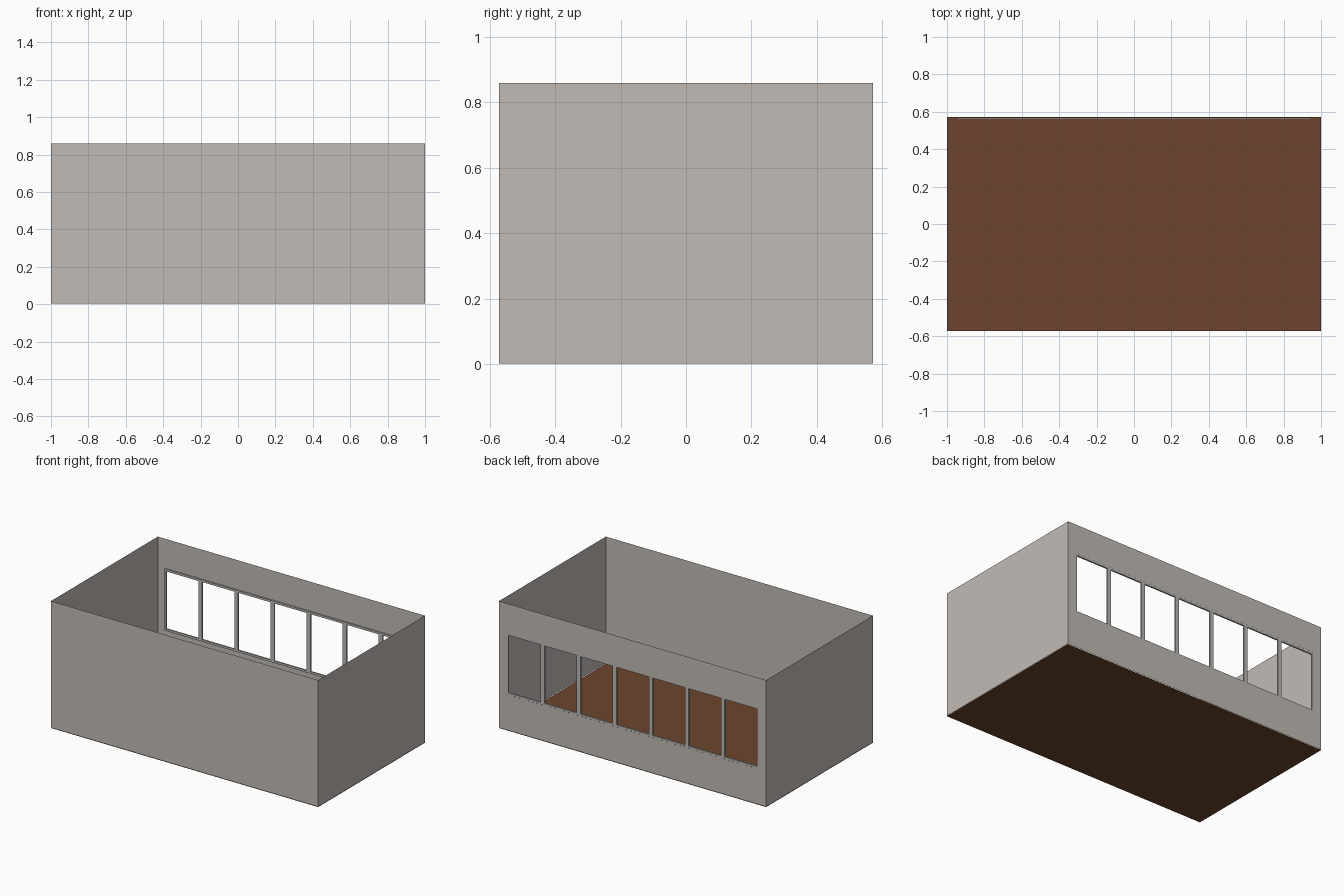
import bpy, bmesh

if "Cube" in bpy.data.objects:
    bpy.data.objects.remove(bpy.data.objects["Cube"])

X, Y, Z0, H = 1.0, 0.571, 0.003, 0.859      # room half sizes, wall foot, wall top
WX, WZ0, WZ1 = 0.945, 0.243, 0.66           # window opening
PANES, BAR = 7, 0.014
FRAME_IN, FRAME_OUT = 0.5605, 0.5705


def material(name, rgb):
    m = bpy.data.materials.new(name)
    m.diffuse_color = (*rgb, 1)
    m.use_nodes = True
    m.node_tree.nodes["Principled BSDF"].inputs["Base Color"].default_value = m.diffuse_color
    return m


wall_mat = material("warm grey plaster", (0.535, 0.50, 0.46))
floor_mat = material("brown wood", (0.15, 0.06, 0.025))
frame_mat = material("grey frame", (0.50, 0.49, 0.47))


def make(name, bm, mat):
    bmesh.ops.remove_doubles(bm, verts=bm.verts, dist=1e-5)
    me = bpy.data.meshes.new(name)
    bm.to_mesh(me)
    bm.free()
    me.materials.append(mat)
    ob = bpy.data.objects.new(name, me)
    bpy.context.collection.objects.link(ob)
    return ob


def quad(bm, *pts):
    bm.faces.new([bm.verts.new(p) for p in pts])


# Floor sheet
bm = bmesh.new()
quad(bm, (-X, -Y, 0), (X, -Y, 0), (X, Y, 0), (-X, Y, 0))
make("floor", bm, floor_mat)

# Solid thin walls: front, right, left
for name, (ax, ay), (bx, by) in (("front_wall", (-X, -Y), (X, -Y)),
                                 ("right_wall", (X, -Y), (X, Y)),
                                 ("left_wall", (-X, Y), (-X, -Y))):
    bm = bmesh.new()
    quad(bm, (ax, ay, Z0), (bx, by, Z0), (bx, by, H), (ax, ay, H))
    make(name, bm, wall_mat)

# Back wall: a ring of faces around the long window opening
bm = bmesh.new()
outer = [(X, Z0), (-X, Z0), (-X, H), (X, H)]
inner = [(WX, WZ0), (-WX, WZ0), (-WX, WZ1), (WX, WZ1)]
for i in range(4):
    j = (i + 1) % 4
    quad(bm, *[(x, Y, z) for x, z in (outer[i], outer[j], inner[j], inner[i])])
make("back_wall", bm, wall_mat)

# Row of seven square-edged window frames
pitch = 2 * WX / PANES
for k in range(PANES):
    x0, x1 = -WX + k * pitch, -WX + (k + 1) * pitch
    out = [(x1, WZ0), (x0, WZ0), (x0, WZ1), (x1, WZ1)]
    inn = [(x1 - BAR, WZ0 + BAR), (x0 + BAR, WZ0 + BAR),
           (x0 + BAR, WZ1 - BAR), (x1 - BAR, WZ1 - BAR)]
    bm = bmesh.new()
    for i in range(4):
        j = (i + 1) % 4
        # section of the ring: outside face, reveal, inside face, outer edge
        loop = [(out, FRAME_OUT), (inn, FRAME_OUT), (inn, FRAME_IN), (out, FRAME_IN)]
        for s in range(4):
            (a, ya), (b, yb) = loop[s], loop[(s + 1) % 4]
            quad(bm, (a[i][0], ya, a[i][1]), (a[j][0], ya, a[j][1]),
                 (b[j][0], yb, b[j][1]), (b[i][0], yb, b[i][1]))
    bmesh.ops.remove_doubles(bm, verts=bm.verts, dist=1e-5)
    bmesh.ops.recalc_face_normals(bm, faces=bm.faces)
    make(f"window_frame_{k + 1}", bm, frame_mat)
